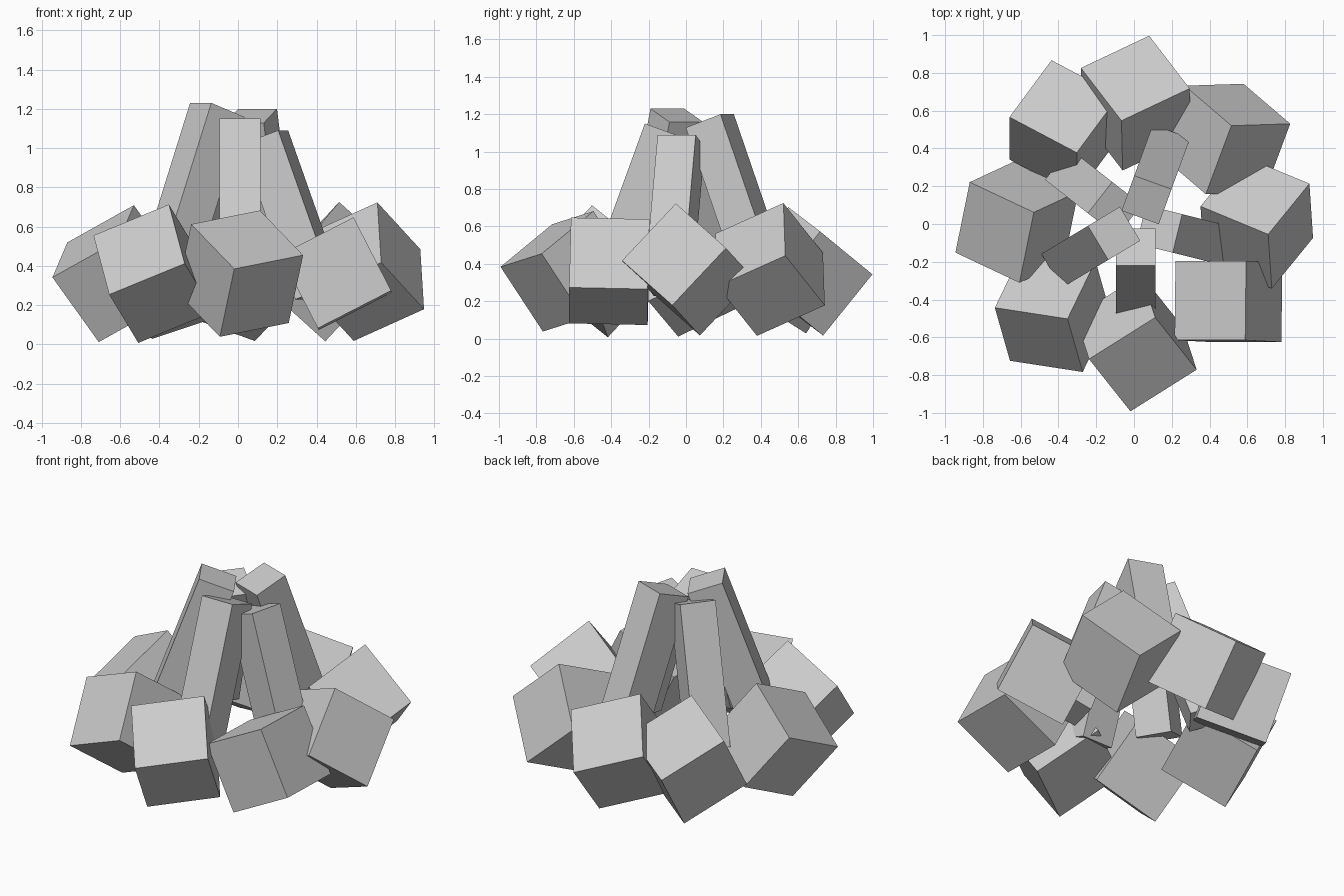
import bpy
import bmesh
from math import radians
from mathutils import Matrix, Vector

# Remove the default cube only
default_cube = bpy.data.objects.get("Cube")
if default_cube:
    bpy.data.objects.remove(default_cube, do_unlink=True)

STONE_SIZE = 0.42
LOG_WIDTH = 0.21
LOG_LENGTH = 0.84
LOG_TILT = radians(20)

# Single flat grey
grey = bpy.data.materials.new("plain grey")
grey.use_nodes = True
grey_colour = (0.6, 0.6, 0.6, 1)
grey.diffuse_color = grey_colour
grey.node_tree.nodes["Principled BSDF"].inputs["Base Color"].default_value = grey_colour


def add_box(name, size, rotation, location):
    """Add a flat-shaded box with the given size, rotation matrix and centre."""
    mesh = bpy.data.meshes.new(name)
    bm = bmesh.new()
    bmesh.ops.create_cube(bm, size=1)
    bmesh.ops.scale(bm, vec=size, verts=bm.verts)
    bm.to_mesh(mesh)
    bm.free()
    mesh.materials.append(grey)
    box = bpy.data.objects.new(name, mesh)
    box.matrix_world = Matrix.Translation(location) @ rotation.to_4x4()
    bpy.context.collection.objects.link(box)
    return box


def frame_from_edges(first, second):
    """Rotation whose x axis follows the first edge and y axis the second."""
    x_axis = Vector(first).normalized()
    z_axis = x_axis.cross(Vector(second)).normalized()
    y_axis = z_axis.cross(x_axis)
    return Matrix((x_axis, y_axis, z_axis)).transposed()


# Ring of tumbled cube stones: centre, then two edge directions
stones = {
    "front_stone": ((0.01, -0.63, 0.36), (0.35, 0.22, 0.07), (-0.22, 0.28, 0.23)),
    "front_right_stone": ((0.5, -0.41, 0.36), (-0.37, 0, -0.19), (0.19, -0.01, -0.38)),
    "right_stone": ((0.65, 0.01, 0.37), (0.22, 0.27, -0.24), (0.02, -0.29, -0.31)),
    "back_right_stone": ((0.48, 0.45, 0.37), (0.31, 0.01, -0.28), (-0.25, 0.21, -0.26)),
    "back_stone": ((0.01, 0.64, 0.36), (0.36, 0.17, -0.13), (-0.22, 0.28, -0.23)),
    "back_left_stone": ((-0.37, 0.51, 0.36), (0.36, -0.19, 0.12), (0.22, 0.3, -0.19)),
    "left_stone": ((-0.62, 0.01, 0.36), (-0.34, 0.16, -0.19), (-0.08, -0.37, -0.18)),
    "front_left_stone": ((-0.43, -0.46, 0.36), (-0.39, 0.06, -0.16), (0.08, -0.28, -0.3)),
}
# The side words above follow the plan; swap them to the model's own left and right
swap = {"left": "right", "right": "left"}
for name, (centre, first, second) in stones.items():
    own_name = "_".join(swap.get(word, word) for word in name.split("_"))
    add_box(own_name, (STONE_SIZE,) * 3, frame_from_edges(first, second), Vector(centre))

# Leaning logs: middle of the outer top edge, then the outward heading in degrees
logs = {
    "front_log": ((0.01, -0.22, 1.15), -90),
    "left_log": ((0.23, -0.05, 1.09), -14),
    "back_left_log": ((0.1, 0.22, 1.2), 70),
    "back_right_log": ((-0.18, 0.14, 1.15), 142),
    "front_right_log": ((-0.19, -0.1, 1.23), 211),
}
outer_top_edge = Vector((LOG_WIDTH / 2, 0, LOG_LENGTH / 2))
for name, (top_edge, heading) in logs.items():
    rotation = Matrix.Rotation(radians(heading), 3, "Z") @ Matrix.Rotation(-LOG_TILT, 3, "Y")
    location = Vector(top_edge) - rotation @ outer_top_edge
    add_box(name, (LOG_WIDTH, LOG_WIDTH, LOG_LENGTH), rotation, location)
